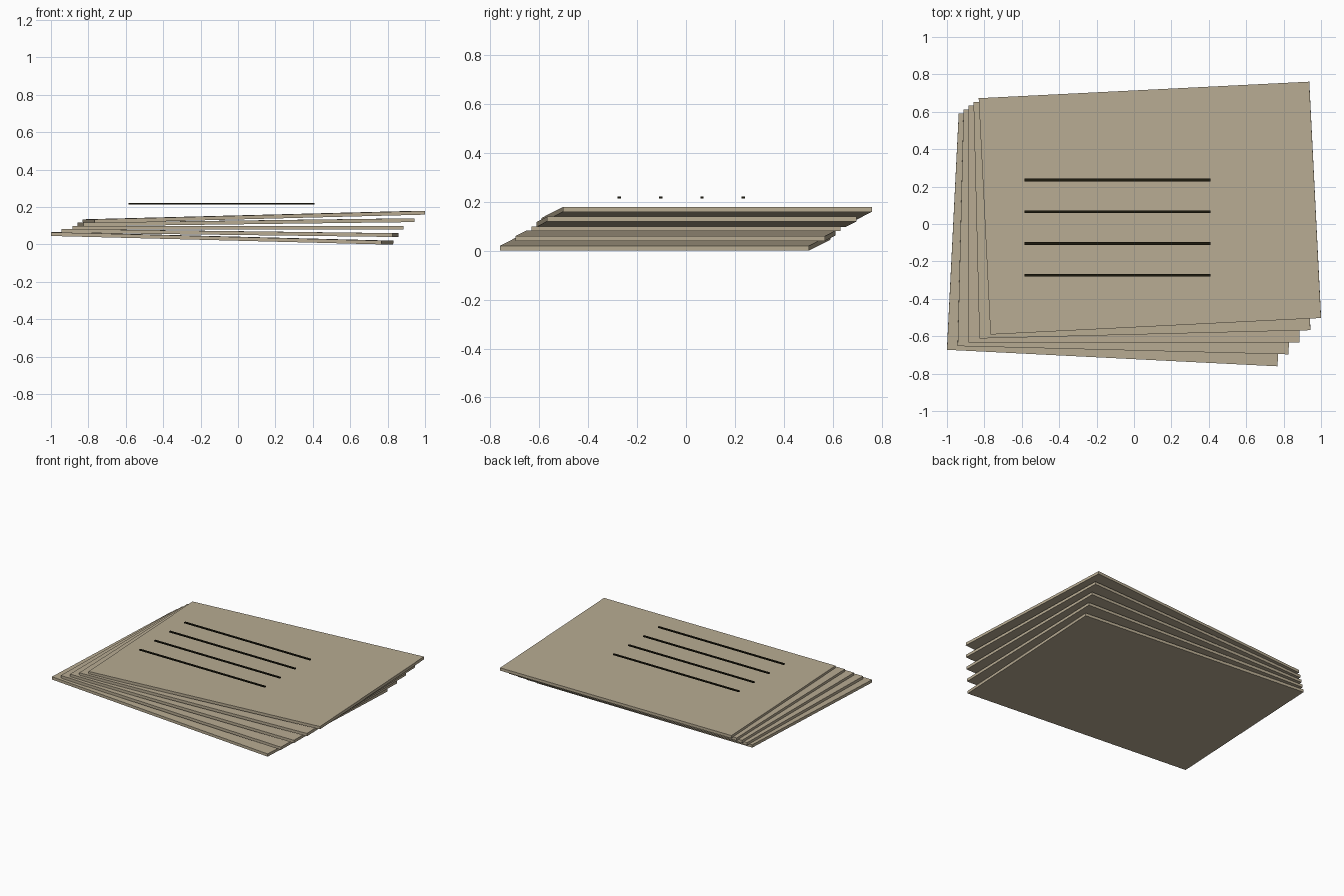
import bpy
import math

if "Cube" in bpy.data.objects:
    bpy.data.objects.remove(bpy.data.objects["Cube"])


def material(name, color):
    m = bpy.data.materials.new(name)
    m.diffuse_color = (*color, 1.0)
    m.use_nodes = True
    m.node_tree.nodes["Principled BSDF"].inputs["Base Color"].default_value = m.diffuse_color
    return m


def box(name, size, loc, rot, mat):
    bpy.ops.mesh.primitive_cube_add(size=1, location=loc, rotation=rot)
    ob = bpy.context.object
    ob.name = name
    ob.scale = size
    ob.data.materials.append(mat)
    return ob


paper = material("tan paper", (0.48, 0.41, 0.29))
ink = material("dark ink", (0.012, 0.010, 0.004))

# Fanned stack of sheets: each one shifts, turns and tilts a little more
for i in range(-2, 3):
    box(f"sheet_{i + 3}", (1.77, 1.265, 0.02),
        (0.0425 * i, 0.0425 * i, 0.09 + 0.0285 * i),
        (0, math.radians(-0.73 * i), math.radians(1.43 * i)), paper)

# Lines of writing floating just above the stack
for i in range(4):
    box(f"text_line_{i + 1}", (0.995, 0.014, 0.007),
        (-0.088, 0.235 - 0.1695 * i, 0.2175), (0, 0, 0), ink)
